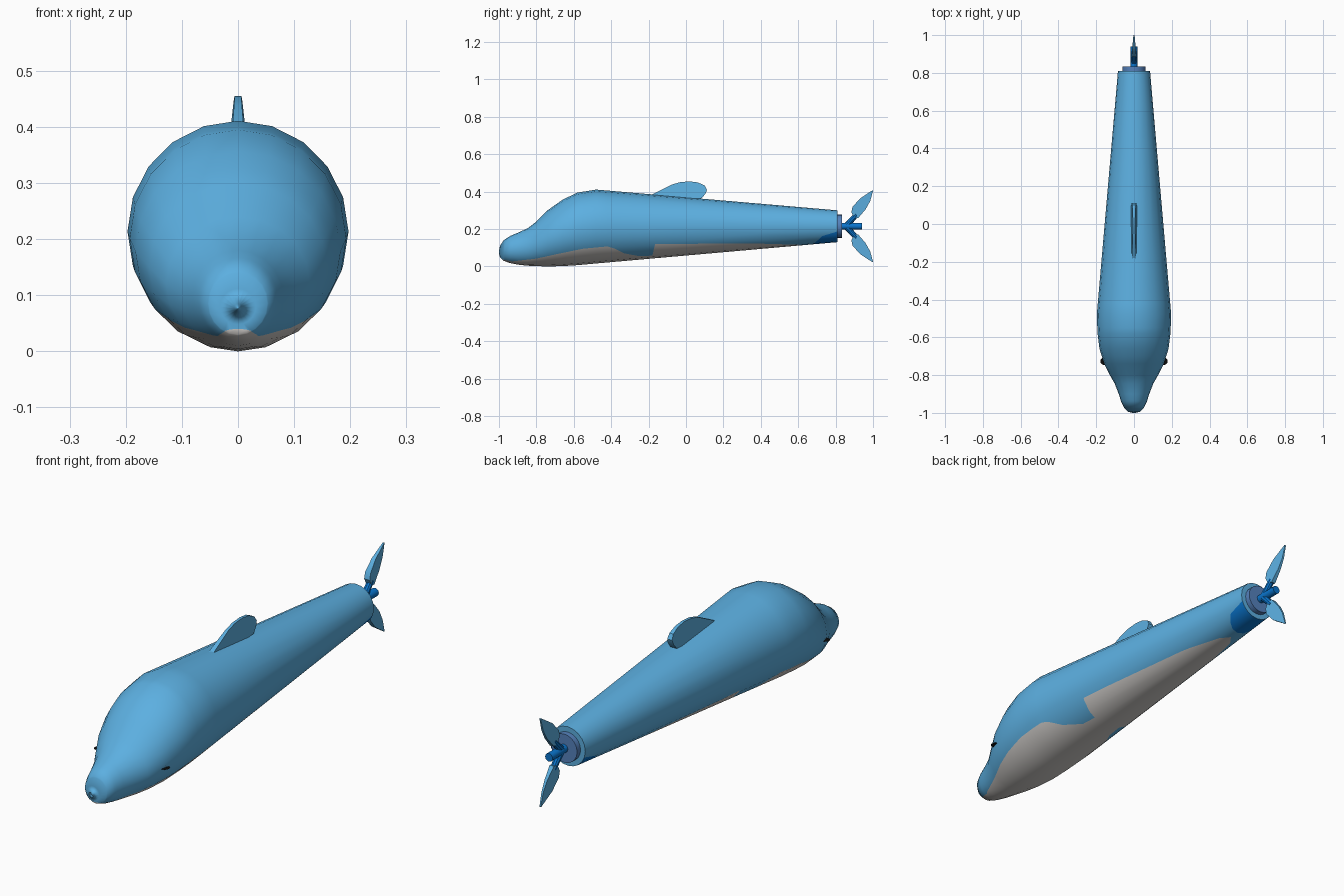
import bpy, bmesh, math
from mathutils import Vector
from mathutils.bvhtree import BVHTree

default = bpy.data.objects.get("Cube")
if default:
    bpy.data.objects.remove(default, do_unlink=True)


def material(name, rgb):
    m = bpy.data.materials.new(name)
    m.use_nodes = True
    m.diffuse_color = (*rgb, 1)
    m.node_tree.nodes["Principled BSDF"].inputs["Base Color"].default_value = (*rgb, 1)
    return m


SKIN = material("sky_blue", (0.107, 0.43, 0.75))
BELLY = material("pale_grey", (0.6, 0.58, 0.56))
DEEP = material("deep_blue", (0.003, 0.18, 0.62))
COLLAR = material("slate_blue", (0.09, 0.22, 0.5))
BLACK = material("black", (0.003, 0.003, 0.003))
WHITE = material("white", (0.8, 0.8, 0.8))


def add_object(name, bm, *mats):
    mesh = bpy.data.meshes.new(name)
    bmesh.ops.recalc_face_normals(bm, faces=bm.faces)
    bm.to_mesh(mesh)
    bm.free()
    for m in mats:
        mesh.materials.append(m)
    obj = bpy.data.objects.new(name, mesh)
    bpy.context.collection.objects.link(obj)
    return obj


def smooth(obj):
    bpy.ops.object.select_all(action='DESELECT')
    obj.select_set(True)
    bpy.context.view_layer.objects.active = obj
    bpy.ops.object.shade_smooth_by_angle(angle=math.radians(35))


def rod(name, start, end, r1, r2, sides, mat):
    """Cylinder or cone between two points."""
    a, b = Vector(start), Vector(end)
    bm = bmesh.new()
    bmesh.ops.create_cone(bm, cap_ends=True, segments=sides, radius1=r1, radius2=r2,
                          depth=(b - a).length)
    turn = (b - a).to_track_quat('Z', 'Y')
    for v in bm.verts:
        v.co = turn @ v.co + (a + b) / 2
    obj = add_object(name, bm, mat)
    smooth(obj)
    return obj


def plate(name, outline, half_thickness, mat):
    """Upright plate in the middle plane whose thickness varies with position."""
    bm = bmesh.new()
    sides = [[bm.verts.new((s * half_thickness(y, z), y, z)) for y, z in outline]
             for s in (-1, 1)]
    n = len(outline)
    for side in sides:
        bm.faces.new(side)
    for i in range(n):
        j = (i + 1) % n
        bm.faces.new((sides[0][i], sides[0][j], sides[1][j], sides[1][i]))
    obj = add_object(name, bm, mat)
    smooth(obj)
    return obj


def interpolate(table, y):
    y = min(max(y, table[0][0]), table[-1][0])
    for a, b in zip(table, table[1:]):
        if y <= b[0]:
            t = (y - a[0]) / (b[0] - a[0])
            return [p + t * (q - p) for p, q in zip(a[1:], b[1:])]


# Body stations: y, bottom, top, half width
PROFILE = [(-1.0, 0.07, 0.085, 0.007), (-0.994, 0.048, 0.112, 0.032),
           (-0.975, 0.03, 0.14, 0.052), (-0.94, 0.018, 0.163, 0.068),
           (-0.9, 0.01, 0.18, 0.081), (-0.845, 0.004, 0.205, 0.102),
           (-0.8, 0.002, 0.24, 0.128), (-0.74, 0, 0.3, 0.158),
           (-0.66, 0.002, 0.357, 0.183), (-0.58, 0.007, 0.395, 0.193),
           (-0.48, 0.016, 0.411, 0.197), (0.81, 0.13, 0.3, 0.085)]
# Upper edges of the belly and tail patches: y, z
BELLY_EDGE = [(-1.0, 0.045), (-0.97, 0.035), (-0.93, 0.027), (-0.8, 0.042),
              (-0.7, 0.064), (-0.55, 0.095), (-0.42, 0.107), (-0.38, 0.095),
              (-0.33, 0.07), (-0.25, 0.055), (-0.18, 0.058), (-0.165, 0.121),
              (0.4, 0.122), (0.64, 0.115)]
TAIL_EDGE = [(0.68, 0.118), (0.73, 0.163), (0.81, 0.187)]
SIDES = 20


def level(p):
    """Relative distance of a point from the body axis."""
    low, high, half = interpolate(PROFILE, p[1])
    return (p[0] / half) ** 2 + ((p[2] - (low + high) / 2) / ((high - low) / 2)) ** 2


def body_normal(co):
    grad = []
    for i in range(3):
        step = 0.02 if i == 1 else 0.001
        a, b = co.copy(), co.copy()
        a[i] -= step
        b[i] += step
        if i == 1:
            a.y, b.y = max(a.y, -1), min(b.y, 0.81)
        grad.append((level(b) - level(a)) / (b[i] - a[i]))
    return Vector(grad).normalized()


# Body tube
bm = bmesh.new()
rings = []
for y, low, high, half in PROFILE:
    rings.append([bm.verts.new((half * math.sin(k * math.tau / SIDES), y,
                                (low + high) / 2 + (high - low) / 2 * math.cos(k * math.tau / SIDES)))
                  for k in range(SIDES)])
for a, b in zip(rings, rings[1:]):
    for k in range(SIDES):
        j = (k + 1) % SIDES
        bm.faces.new((a[k], a[j], b[j], b[k]))
bm.faces.new(rings[0])
surface = BVHTree.FromBMesh(bm)


def cut(co, no, low, high):
    faces = [f for f in bm.faces if low < f.calc_center_median().y < high]
    parts = set(faces)
    for f in faces:
        parts.update(f.edges, f.verts)
    bmesh.ops.bisect_plane(bm, geom=list(parts), dist=1e-5, plane_co=co, plane_no=no)


# Cut the colour edges into the body, then colour the faces below them
for edge in (BELLY_EDGE, TAIL_EDGE):
    for y, z in edge[1:] if edge is BELLY_EDGE else edge[:-1]:
        cut((0, y, z), (0, 1, 0), -2, 2)
    for (y1, z1), (y2, z2) in zip(edge, edge[1:]):
        cut((0, y1, z1), (0, z1 - z2, y2 - y1), y1, y2)
for f in bm.faces:
    c = f.calc_center_median()
    for index, edge in ((1, BELLY_EDGE), (2, TAIL_EDGE)):
        if edge[0][0] <= c.y <= edge[-1][0] and c.z < interpolate(edge, c.y)[0]:
            f.material_index = index
    f.smooth = True
body = add_object("body", bm, SKIN, BELLY, DEEP)
body.data.normals_split_custom_set_from_vertices(
    [body_normal(v.co) for v in body.data.vertices])

# Eyes laid on the skin, each with a small glint
for side, label in ((1, "left"), (-1, "right")):
    hit, normal, _, _ = surface.ray_cast(Vector((side, -0.727, 0.132)), Vector((-side, 0, 0)))
    if normal.x * side < 0:
        normal = -normal
    rod(label + "_eye", hit - normal * 0.003, hit + normal * 0.003, 0.02, 0.02, 12, BLACK)
    spot = hit + Vector((0, 0.003, 0.006))
    rod(label + "_eye_glint", spot, spot + normal * 0.005, 0.004, 0.004, 8, WHITE)

# Back fin
FIN = [(-0.2, 0.375), (-0.14, 0.405), (-0.075, 0.438), (-0.03, 0.451), (0.02, 0.455),
       (0.065, 0.449), (0.1, 0.432), (0.112, 0.41), (0.105, 0.39), (0.085, 0.365),
       (0.0, 0.36)]
plate("back_fin", FIN, lambda y, z: 0.004 + 0.1 * (0.456 - z) + 0.01 * (y + 0.2), SKIN)

# Tail end, collar and shaft
AXIS = 0.215
rod("tail_cap", (0, 0.8, AXIS), (0, 0.811, AXIS), 0.0845, 0.0845, SIDES, SKIN)
rod("tail_collar", (0, 0.805, AXIS), (0, 0.835, AXIS), 0.062, 0.062, SIDES, COLLAR)
rod("tail_shaft", (0, 0.83, AXIS), (0, 0.94, AXIS), 0.018, 0.018, 12, DEEP)

# Upper and lower tail blades on short stalks
BLADE = [(0.898, 0.262), (0.884, 0.29), (0.89, 0.318), (0.93, 0.363), (0.998, 0.408),
         (1.0, 0.404), (0.985, 0.35), (0.96, 0.305), (0.92, 0.258)]
for side, label in ((1, "upper"), (-1, "lower")):
    rod(label + "_blade_stalk", (0, 0.855, AXIS), (0, 0.912, AXIS + side * 0.062),
        0.017, 0.013, 10, DEEP)
    outline = [(y, AXIS + side * (z - AXIS)) for y, z in BLADE]
    plate(label + "_tail_blade", outline, lambda y, z: 0.003 + 0.09 * (1.0 - y), SKIN)
